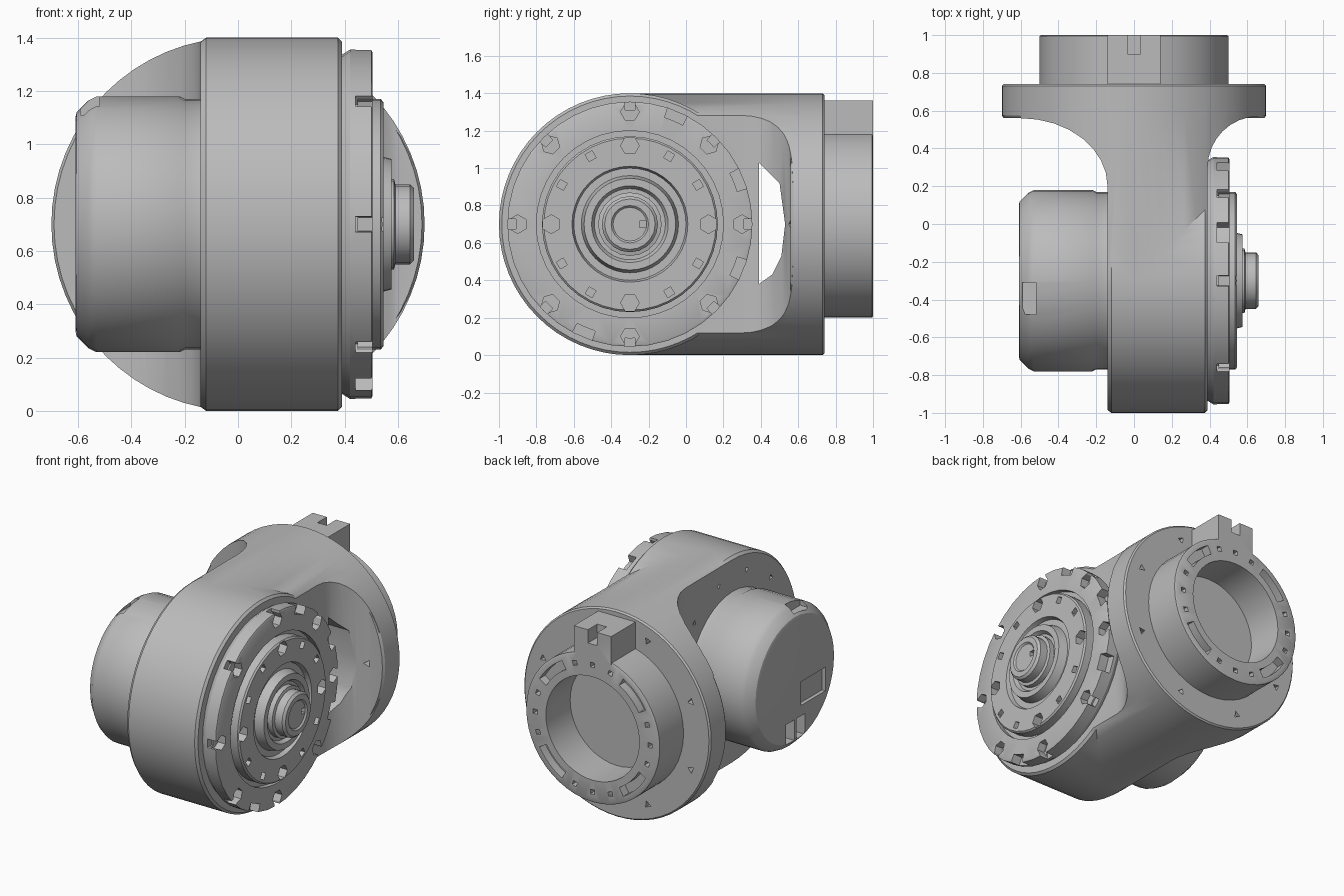
import bpy, bmesh
from math import sin, cos, pi, radians
from mathutils import Matrix, Vector

cube = bpy.data.objects.get("Cube")
if cube:
    bpy.data.objects.remove(cube)

grey = bpy.data.materials.new("plain grey metal")
grey.use_nodes = True
grey.diffuse_color = (0.5, 0.5, 0.5, 1)
grey.node_tree.nodes["Principled BSDF"].inputs["Base Color"].default_value = (0.5, 0.5, 0.5, 1)

MID = 0.7       # height of both axes
FRONT = -0.3    # y of the axis that runs along x


def place(axis, u, v, t):
    """Point u, v across an axis and t along it."""
    if axis == "x":
        return Vector((t, FRONT + u, MID + v))
    return Vector((u, t, MID + v))


def finish(name, bm):
    bmesh.ops.remove_doubles(bm, verts=bm.verts, dist=1e-5)
    bmesh.ops.recalc_face_normals(bm, faces=bm.faces)
    mesh = bpy.data.meshes.new(name)
    bm.to_mesh(mesh)
    bm.free()
    mesh.materials.append(grey)
    ob = bpy.data.objects.new(name, mesh)
    bpy.context.collection.objects.link(ob)
    return ob


def lathe(name, axis, profile, segs=48):
    """Spin a closed profile of (radius, distance along axis)."""
    bm = bmesh.new()
    rings = [[bm.verts.new(place(axis, r * cos(2 * pi * i / segs), r * sin(2 * pi * i / segs), t))
              for i in range(segs)] for r, t in profile]
    for k in range(len(profile)):
        n = (k + 1) % len(profile)
        if profile[k][0] == 0 and profile[n][0] == 0:
            continue
        for i in range(segs):
            j = (i + 1) % segs
            bm.faces.new((rings[k][i], rings[k][j], rings[n][j], rings[n][i]))
    return finish(name, bm)


def add_prism(bm, low, high):
    a = [bm.verts.new(p) for p in low]
    b = [bm.verts.new(p) for p in high]
    bm.faces.new(a)
    bm.faces.new(b)
    for i in range(len(a)):
        j = (i + 1) % len(a)
        bm.faces.new((a[i], a[j], b[j], b[i]))


def pockets(axis, radius, angles, t0, t1, size, sides=6):
    """Ring of small prisms used for cutting holes."""
    bm = bmesh.new()
    for deg in angles:
        a = radians(deg)
        pts = [(radius * cos(a) + size * cos(a + 2 * pi * (k + 0.5) / sides),
                radius * sin(a) + size * sin(a + 2 * pi * (k + 0.5) / sides)) for k in range(sides)]
        add_prism(bm, [place(axis, u, v, t0) for u, v in pts], [place(axis, u, v, t1) for u, v in pts])
    return finish("cutter", bm)


def arc_slots(axis, r0, r1, angles, half, t0, t1):
    bm = bmesh.new()
    for deg in angles:
        steps = [radians(deg + half * k / 3) for k in range(-3, 4)]
        pts = [(r1 * cos(a), r1 * sin(a)) for a in steps] + [(r0 * cos(a), r0 * sin(a)) for a in reversed(steps)]
        add_prism(bm, [place(axis, u, v, t0) for u, v in pts], [place(axis, u, v, t1) for u, v in pts])
    return finish("cutter", bm)


def box(name, low, high):
    bm = bmesh.new()
    low, high = Vector(low), Vector(high)
    bmesh.ops.create_cube(bm, size=1, matrix=Matrix.Translation((low + high) / 2) @ Matrix.Diagonal((*(high - low), 1)))
    return finish(name, bm)


def combine(ob, other, operation="DIFFERENCE"):
    """Apply a boolean and discard the second object."""
    bpy.context.view_layer.objects.active = ob
    mod = ob.modifiers.new("shape", "BOOLEAN")
    mod.operation, mod.object, mod.solver = operation, other, "EXACT"
    bpy.ops.object.modifier_apply(modifier=mod.name)
    bpy.data.objects.remove(other)


def every(step, start=0):
    return [start + step * k for k in range(round(360 / step))]


def ellipse(cx, cy, rx, ry, a0, a1):
    return [(cx + rx * cos(radians(a0 + (a1 - a0) * k / 8)),
             cy + ry * sin(radians(a0 + (a1 - a0) * k / 8))) for k in range(9)]


# Housing: cross barrel, neck with flared sides, round flange
housing = lathe("housing", "x", [(0, -0.14), (0.685, -0.14), (0.7, -0.12), (0.7, 0.375), (0.685, 0.39), (0, 0.39)], 64)
neck = lathe("neck", "y", [(0, FRONT), (0.7, FRONT), (0.7, 0.62), (0, 0.62)], 64)
outline = [(-0.14, -0.4), (0.39, -0.4)] + ellipse(0.66, 0.3, 0.27, 0.27, 180, 90)
outline += [(0.66, 0.7), (-0.6, 0.7)] + ellipse(-0.6, 0.2, 0.46, 0.36, 90, 0)
bm = bmesh.new()
add_prism(bm, [(x, y, -0.1) for x, y in outline], [(x, y, 1.5) for x, y in outline])
combine(neck, finish("cutter", bm), "INTERSECT")
combine(housing, neck, "UNION")
flange = lathe("flange", "y", [(0, 0.57), (0.69, 0.56), (0.7, 0.575), (0.7, 0.73), (0.69, 0.74), (0, 0.74)], 64)
combine(housing, flange, "UNION")

# Window through the neck, and bolt holes
window = [(0.39, 0.38), (0.46, 0.43), (0.51, 0.53), (0.53, 0.7), (0.5, 0.92), (0.39, 1.03)]
bm = bmesh.new()
add_prism(bm, [(-0.8, y, z) for y, z in window], [(0.8, y, z) for y, z in window])
combine(housing, finish("cutter", bm))
combine(housing, pockets("y", 0.6, every(45, 22.5), 0.7, 0.8, 0.025, 3))
combine(housing, pockets("y", 0.58, [58, 122, 180, 238, 302, 0], 0.5, 0.6, 0.025, 3))
combine(housing, pockets("x", 0.58, every(30, 15), -0.2, -0.11, 0.02, 3))

# Collar ring with key tab
collar = lathe("collar", "y", [(0.35, 0.73), (0.5, 0.73), (0.5, 0.995), (0.49, 1), (0.35, 1)])
combine(collar, box("cutter", (-0.14, 0.73, 1.14), (0.14, 1, 1.36)), "UNION")
combine(collar, box("cutter", (-0.035, 0.9, 1.27), (0.035, 1.1, 1.5)))
combine(collar, pockets("y", 0.43, every(90, -18) + every(90, 18) + every(90), 0.96, 1.1, 0.022, 4))
combine(collar, arc_slots("y", 0.4, 0.46, every(90, 45), 15, 0.94, 1.1))

# Motor can with label recess, connector pocket and top notch
motor = lathe("motor", "x", [(0, -0.13), (0.47, -0.13), (0.47, -0.2), (0.48, -0.22), (0.48, -0.53),
                             (0.465, -0.56), (0.42, -0.605), (0.4, -0.61), (0, -0.61)], 40)
combine(motor, box("cutter", (-0.7, -0.62, 0.5), (-0.585, -0.36, 0.66)))
combine(motor, box("cutter", (-0.7, -0.4, 0.29), (-0.54, -0.31, 0.43)))
combine(motor, box("cutter", (-0.7, -0.29, 0.29), (-0.54, -0.2, 0.43)))
combine(motor, box("cutter", (-0.59, -0.48, 1.11), (-0.52, -0.31, 1.3)))

# Output rotor: notched outer ring, inner plate and stepped hub seat
rotor = lathe("rotor", "x", [(0, 0.38), (0.63, 0.38), (0.655, 0.42), (0.655, 0.5), (0.645, 0.505), (0.5, 0.505),
                             (0.5, 0.47), (0.47, 0.47), (0.47, 0.535), (0.46, 0.545), (0.31, 0.545), (0.3, 0.515),
                             (0.26, 0.515), (0.245, 0.575), (0.205, 0.575), (0.19, 0.55), (0, 0.55)], 40)
combine(rotor, pockets("x", 0.6, every(45), 0.45, 0.7, 0.05, 6))
combine(rotor, arc_slots("x", 0.61, 0.75, every(45), 2.5, 0.44, 0.7))
combine(rotor, arc_slots("x", 0.6, 0.75, [-22, 22, 67, 247], 5, 0.44, 0.7))
combine(rotor, pockets("x", 0.42, every(90), 0.48, 0.7, 0.05, 6))
combine(rotor, pockets("x", 0.42, every(90, 30) + every(90, 60), 0.49, 0.7, 0.03, 4))

# Central hub
hub = lathe("hub", "x", [(0, 0.54), (0.17, 0.54), (0.17, 0.585), (0.15, 0.59), (0.15, 0.645), (0.135, 0.66),
                         (0.1, 0.66), (0.09, 0.65), (0, 0.65)], 20)
combine(hub, pockets("x", 0.07, [0], 0.62, 0.7, 0.025, 4))

# Smooth curves, crisp edges
for ob in (housing, collar, motor, rotor, hub):
    bpy.ops.object.select_all(action="DESELECT")
    ob.select_set(True)
    bpy.context.view_layer.objects.active = ob
    bpy.ops.object.shade_smooth_by_angle(angle=radians(30))
